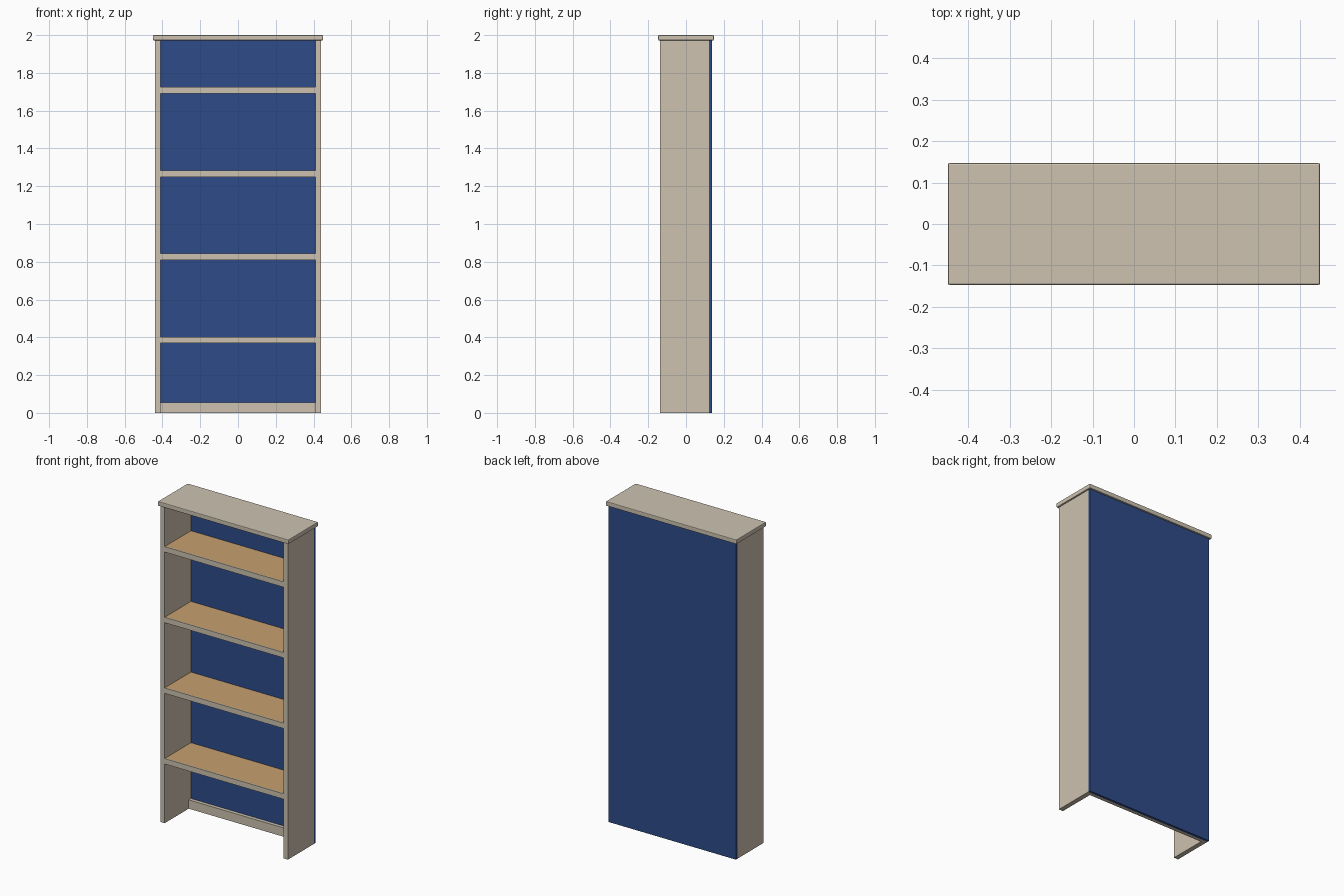
import bpy
import bmesh

default_cube = bpy.data.objects.get("Cube")
if default_cube:
    bpy.data.objects.remove(default_cube, do_unlink=True)


def make_material(name, rgb):
    mat = bpy.data.materials.new(name)
    mat.use_nodes = True
    colour = (*rgb, 1.0)
    mat.diffuse_color = colour
    mat.node_tree.nodes["Principled BSDF"].inputs["Base Color"].default_value = colour
    return mat


cream = make_material("cream paint", (0.61, 0.54, 0.435))
blue = make_material("blue paint", (0.027, 0.07, 0.25))
wood = make_material("warm wood", (0.57, 0.35, 0.16))


def board(name, x, y, z, mat, bevel=0.0):
    """Box spanning the (min, max) pairs on each axis."""
    mesh = bpy.data.meshes.new(name)
    bm = bmesh.new()
    bmesh.ops.create_cube(bm, size=1)
    for v in bm.verts:
        for axis, (low, high) in enumerate((x, y, z)):
            v.co[axis] = high if v.co[axis] > 0 else low
    bm.to_mesh(mesh)
    bm.free()
    mesh.materials.append(mat)
    obj = bpy.data.objects.new(name, mesh)
    bpy.context.collection.objects.link(obj)
    if bevel:
        mod = obj.modifiers.new("soft edges", "BEVEL")
        mod.width = bevel
        mod.segments = 2
    return obj


outer, inner = 0.44, 0.41
front, back = -0.137, 0.137
panel_front = 0.122
body_top = 1.972
lip_depth = 0.008

# Carcass: two sides, back panel and overhanging top
board("left_side", (inner, outer), (front, panel_front), (0, body_top), cream)
board("right_side", (-outer, -inner), (front, panel_front), (0, body_top), cream)
board("back_panel", (-outer, outer), (panel_front, back), (0, body_top), blue)
board("top_board", (-0.45, 0.45), (-0.147, 0.147), (body_top, 2), cream, bevel=0.004)

# Low rail against the back panel
board("bottom_rail", (-inner, inner), (0.1, panel_front), (0, 0.055), cream)

# Evenly spaced wooden shelves with painted front edging
for i in range(4):
    top = 0.403 + i * 0.4405
    height = (top - 0.034, top)
    board(f"shelf_{i + 1}", (-inner, inner), (front + lip_depth, panel_front), height, wood)
    board(f"shelf_edging_{i + 1}", (-inner, inner), (front, front + lip_depth), height, cream)
